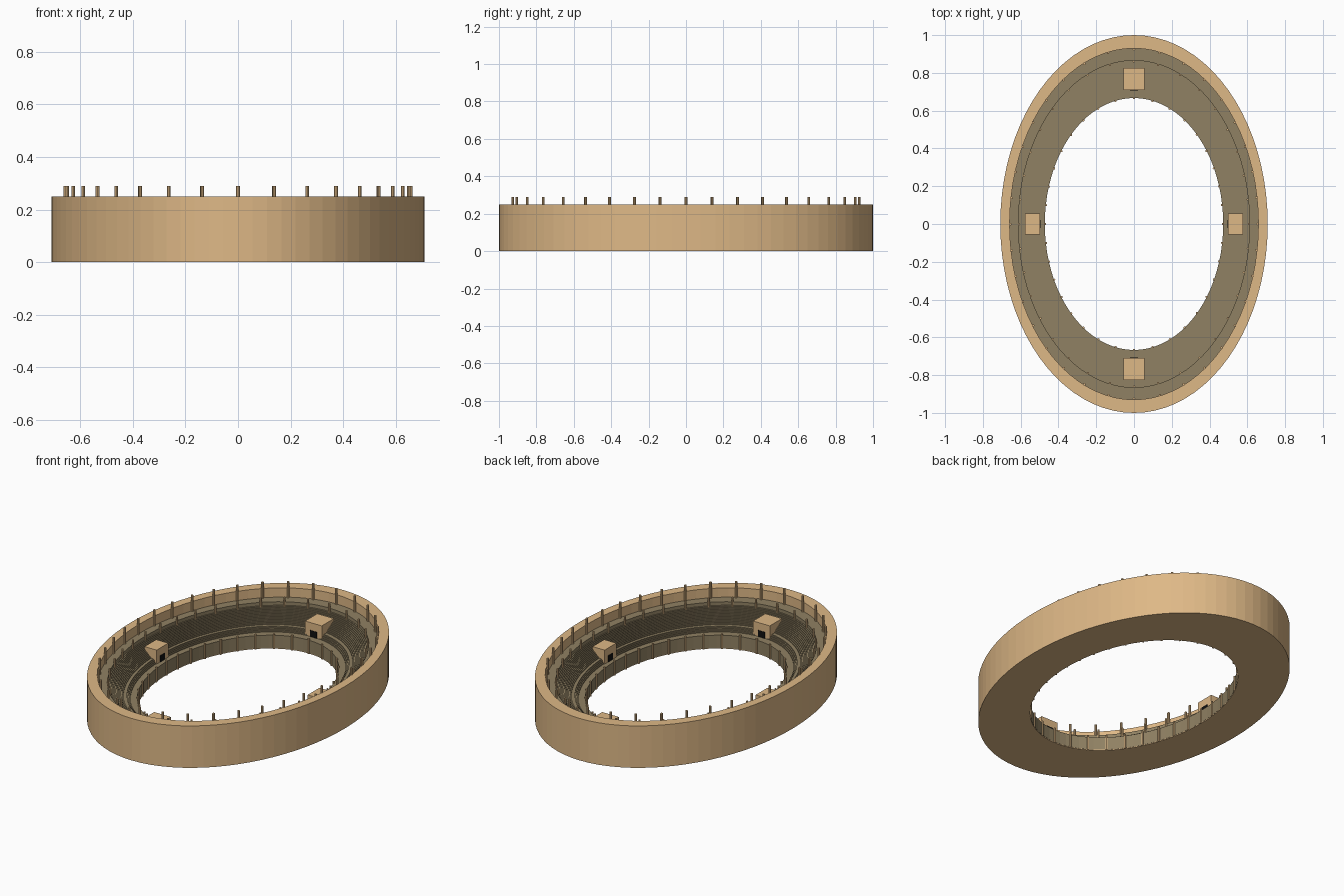
import bpy, bmesh, math

if "Cube" in bpy.data.objects:
    bpy.data.objects.remove(bpy.data.objects["Cube"])

A, B = 0.708, 1.0      # outer half-widths in x and y
SEG = 80


def material(name, rgb):
    m = bpy.data.materials.new(name)
    m.diffuse_color = (*rgb, 1)
    m.use_nodes = True
    m.node_tree.nodes["Principled BSDF"].inputs["Base Color"].default_value = m.diffuse_color
    return m


TAN = material("sandstone", (0.73, 0.48, 0.24))
OLIVE = material("weathered_stone", (0.28, 0.22, 0.125))
BLACK = material("dark_opening", (0.005, 0.005, 0.005))


def finish(name, bm, mat):
    bmesh.ops.recalc_face_normals(bm, faces=bm.faces)
    me = bpy.data.meshes.new(name)
    bm.to_mesh(me)
    bm.free()
    me.materials.append(mat)
    ob = bpy.data.objects.new(name, me)
    bpy.context.collection.objects.link(ob)
    return ob


def elliptic_ring(name, profile, mat):
    """Sweep a closed (scale, z) profile around the ellipse."""
    bm = bmesh.new()
    rings = []
    for i in range(SEG):
        t = 2 * math.pi * i / SEG
        rings.append([bm.verts.new((A * s * math.cos(t), B * s * math.sin(t), z))
                      for s, z in profile])
    n = len(profile)
    for i in range(SEG):
        a, b = rings[i], rings[(i + 1) % SEG]
        for j in range(n):
            k = (j + 1) % n
            bm.faces.new((a[j], b[j], b[k], a[k]))
    return finish(name, bm, mat)


def stairs(s0, z0, s1, z1, n):
    """Steps going down and inward from (s0, z0) to (s1, z1)."""
    pts = []
    for i in range(n):
        s = s0 + (s1 - s0) * i / n
        pts.append((s, z0 + (z1 - z0) * i / n))
        pts.append((s, z0 + (z1 - z0) * (i + 1) / n))
    return pts + [(s1, z1)]


def even_points(s, count):
    """Points evenly spaced by length along a scaled ellipse."""
    n = 3600
    pts = [(A * s * math.cos(2 * math.pi * i / n), B * s * math.sin(2 * math.pi * i / n))
           for i in range(n + 1)]
    acc = [0.0]
    for p, q in zip(pts, pts[1:]):
        acc.append(acc[-1] + math.dist(p, q))
    out, i = [], 0
    for k in range(count):
        while acc[i] < acc[-1] * k / count:
            i += 1
        out.append(pts[i])
    return out


def posts(name, s, z0, z1, r, count=36):
    bm = bmesh.new()
    for x, y in even_points(s, count):
        vs = bmesh.ops.create_cone(bm, cap_ends=True, segments=8, radius1=r, radius2=r,
                                   depth=z1 - z0)["verts"]
        bmesh.ops.translate(bm, vec=(x, y, (z0 + z1) / 2), verts=vs)
    return finish(name, bm, TAN)


def box(name, x0, x1, y0, y1, z0, z1, mat):
    bm = bmesh.new()
    bmesh.ops.create_cube(bm, size=1)
    for v in bm.verts:
        v.co = ((x0 + x1) / 2 + v.co.x * (x1 - x0), (y0 + y1) / 2 + v.co.y * (y1 - y0),
                (z0 + z1) / 2 + v.co.z * (z1 - z0))
    return finish(name, bm, mat)


# outer wall with the floor slab
elliptic_ring("outer_wall", [(0.668, 0), (1, 0), (1, 0.25), (0.93, 0.25),
                             (0.93, 0.004), (0.668, 0.004)], TAN)

# terraces: upper walkway, upper seats, aisle, lower seats, inner parapet
terraces = [(0.93, 0.004), (0.93, 0.195), (0.865, 0.195)]
terraces += stairs(0.865, 0.18, 0.75, 0.105, 14)
terraces += stairs(0.735, 0.105, 0.705, 0.08, 4)
terraces += [(0.667, 0.08), (0.667, 0.004)]
elliptic_ring("seating_terraces", terraces, OLIVE)

# three rows of posts
posts("rim_posts", 0.926, 0.19, 0.29, 0.007)
posts("tier_posts", 0.86, 0.17, 0.225, 0.006)
posts("inner_wall_posts", 0.666, 0, 0.09, 0.006)

# four entrance blocks with dark doorways facing the arena
W, Z0, Z1 = 0.055, 0.07, 0.163
for sign, side in ((1, "back"), (-1, "front")):
    y0, y1 = sorted((sign * 0.71, sign * 0.825))
    box(f"{side}_entrance", -W, W, y0, y1, Z0, Z1, TAN)
    d0, d1 = sorted((sign * 0.708, sign * 0.73))
    box(f"{side}_doorway", -0.022, 0.022, d0, d1, 0.08, 0.118, BLACK)
for sign, side in ((1, "right"), (-1, "left")):
    x0, x1 = sorted((sign * 0.498, sign * 0.578))
    box(f"{side}_entrance", x0, x1, -W, W, Z0, Z1, TAN)
    d0, d1 = sorted((sign * 0.496, sign * 0.52))
    box(f"{side}_doorway", d0, d1, -0.022, 0.022, 0.08, 0.118, BLACK)
